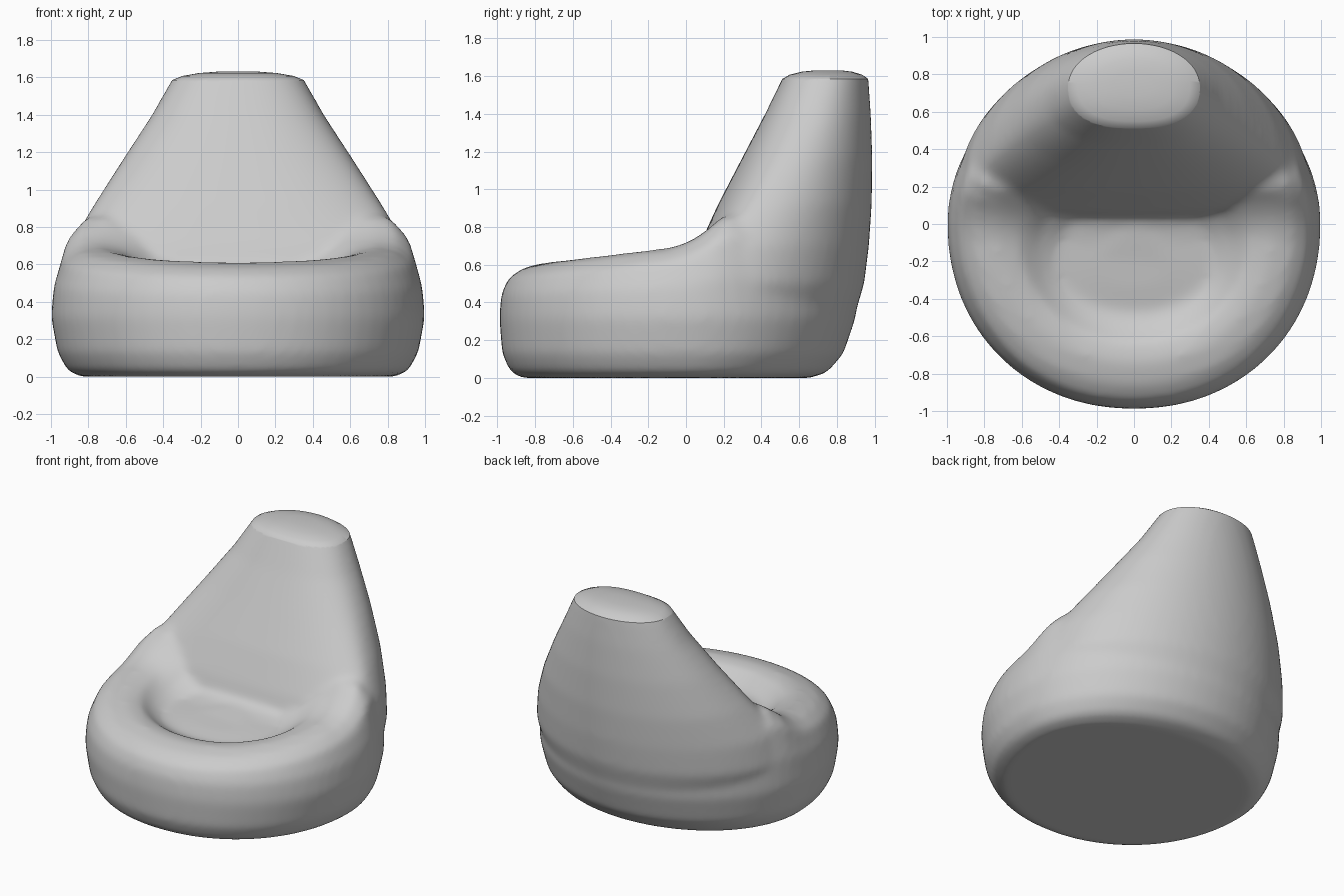
import bpy, bmesh, math
from mathutils import Vector

if "Cube" in bpy.data.objects:
    bpy.data.objects.remove(bpy.data.objects["Cube"])

SEGMENTS = 64
CAP_Z = 1.585

fabric = bpy.data.materials.new("light grey fabric")
fabric.use_nodes = True
fabric.diffuse_color = (0.6, 0.6, 0.6, 1)
fabric.node_tree.nodes["Principled BSDF"].inputs["Base Color"].default_value = fabric.diffuse_color


def rounded(value, power):
    return math.copysign(abs(value) ** (2 / power), value)


def lift(y):
    """Extra height of the cushion top, rising along the arms."""
    y = min(y, 0.2)
    return 0.12 * (y + 0.85) + 1.6 * max(0, y + 0.1) ** 2


def loft(bm, loops, front_power):
    """Skin closed loops given as height, half width, front, widest y, back, lift."""
    rings = []
    for z, width, front, middle, back, raised in loops:
        ring = []
        for i in range(SEGMENTS):
            a = 2 * math.pi * i / SEGMENTS
            power = front_power if math.sin(a) < 0 else 2
            reach = middle - front if math.sin(a) < 0 else back - middle
            x = width * rounded(math.cos(a), power)
            y = middle + reach * rounded(math.sin(a), power)
            ring.append(bm.verts.new((x, y, z + raised * lift(y))))
        rings.append(ring)
    for low, high in zip(rings, rings[1:]):
        for i in range(SEGMENTS):
            j = (i + 1) % SEGMENTS
            bm.faces.new((low[i], low[j], high[j], high[i]))
    bm.faces.new(rings[0][::-1])
    bm.faces.new(rings[-1])


# Round cushion with a rolled rim and a sunken seat
cushion = [
    (0.0, 0.84, -0.87, 0, 0.66, 0),
    (0.03, 0.91, -0.93, 0, 0.75, 0),
    (0.13, 0.965, -0.975, 0, 0.835, 0),
    (0.32, 1.0, -0.99, 0, 0.9, 0),
    (0.45, 0.985, -0.98, 0, 0.92, 0.3),
    (0.54, 0.935, -0.94, 0, 0.88, 0.8),
    (0.585, 0.85, -0.86, 0, 0.76, 1),
    (0.6, 0.74, -0.74, 0, 0.62, 1),
    (0.575, 0.62, -0.64, -0.05, 0.5, 1),
    (0.51, 0.51, -0.56, -0.15, 0.3, 0.9),
    (0.465, 0.42, -0.48, -0.2, 0.15, 0.9),
    (0.475, 0.2, -0.33, -0.2, 0.0, 0.9),
]

# Tapering backrest, leaning towards the rear
backrest = [
    (0.1, 0.7, 0.15, 0.2, 0.76, 0),
    (0.3, 0.88, 0.1, 0.15, 0.885, 0),
    (0.5, 0.95, 0.0, 0.15, 0.945, 0),
    (0.7, 0.9, 0.07, 0.22, 0.97, 0),
    (0.92, 0.77, 0.17, 0.4, 0.985, 0),
    (1.17, 0.61, 0.3, 0.56, 0.988, 0),
    (1.4, 0.46, 0.42, 0.68, 0.98, 0),
    (CAP_Z, 0.355, 0.51, 0.74, 0.967, 0),
    (1.75, 0.25, 0.6, 0.78, 0.95, 0),
]

bm = bmesh.new()
loft(bm, cushion, 2.1)
loft(bm, backrest, 2.5)
mesh = bpy.data.meshes.new("bean_bag")
bm.to_mesh(mesh)
bm.free()
bag = bpy.data.objects.new("bean_bag", mesh)
bpy.context.collection.objects.link(bag)

# Melt the two volumes into one soft skin
remesh = bag.modifiers.new("merge", 'REMESH')
remesh.mode = 'VOXEL'
remesh.voxel_size = 0.022
soften = bag.modifiers.new("soften", 'SMOOTH')
soften.factor = 0.5
soften.iterations = 16
bpy.context.view_layer.update()
skin = bpy.data.meshes.new_from_object(bag.evaluated_get(bpy.context.evaluated_depsgraph_get()))
bag.modifiers.clear()
bag.data = skin

# Slice the top off and close it with a low dome
bm = bmesh.new()
bm.from_mesh(skin)
bmesh.ops.bisect_plane(bm, geom=bm.verts[:] + bm.edges[:] + bm.faces[:],
                       plane_co=(0, 0, CAP_Z), plane_no=(0, 0, 1), clear_outer=True)
rim = [e for e in bm.edges if e.is_boundary]
centre = Vector((0, 0.76, CAP_Z))
for shrink, rise in ((0.85, 0.022), (0.7, 0.016), (0.5, 0.008)):
    new = bmesh.ops.extrude_edge_only(bm, edges=rim)["geom"]
    verts = [g for g in new if isinstance(g, bmesh.types.BMVert)]
    rim = [g for g in new if isinstance(g, bmesh.types.BMEdge)
           and all(v in verts for v in g.verts)]
    for v in verts:
        height = v.co.z + rise
        v.co = centre + (v.co - centre) * shrink
        v.co.z = height
bmesh.ops.contextual_create(bm, geom=rim)
bmesh.ops.recalc_face_normals(bm, faces=bm.faces[:])

# Settle on the ground
floor = min(v.co.z for v in bm.verts)
bmesh.ops.translate(bm, verts=bm.verts[:], vec=(0, 0, -floor))
bm.to_mesh(skin)
bm.free()
skin.materials.clear()
skin.materials.append(fabric)

bpy.context.view_layer.objects.active = bag
bag.select_set(True)
bpy.ops.object.shade_smooth_by_angle(angle=math.radians(35))
